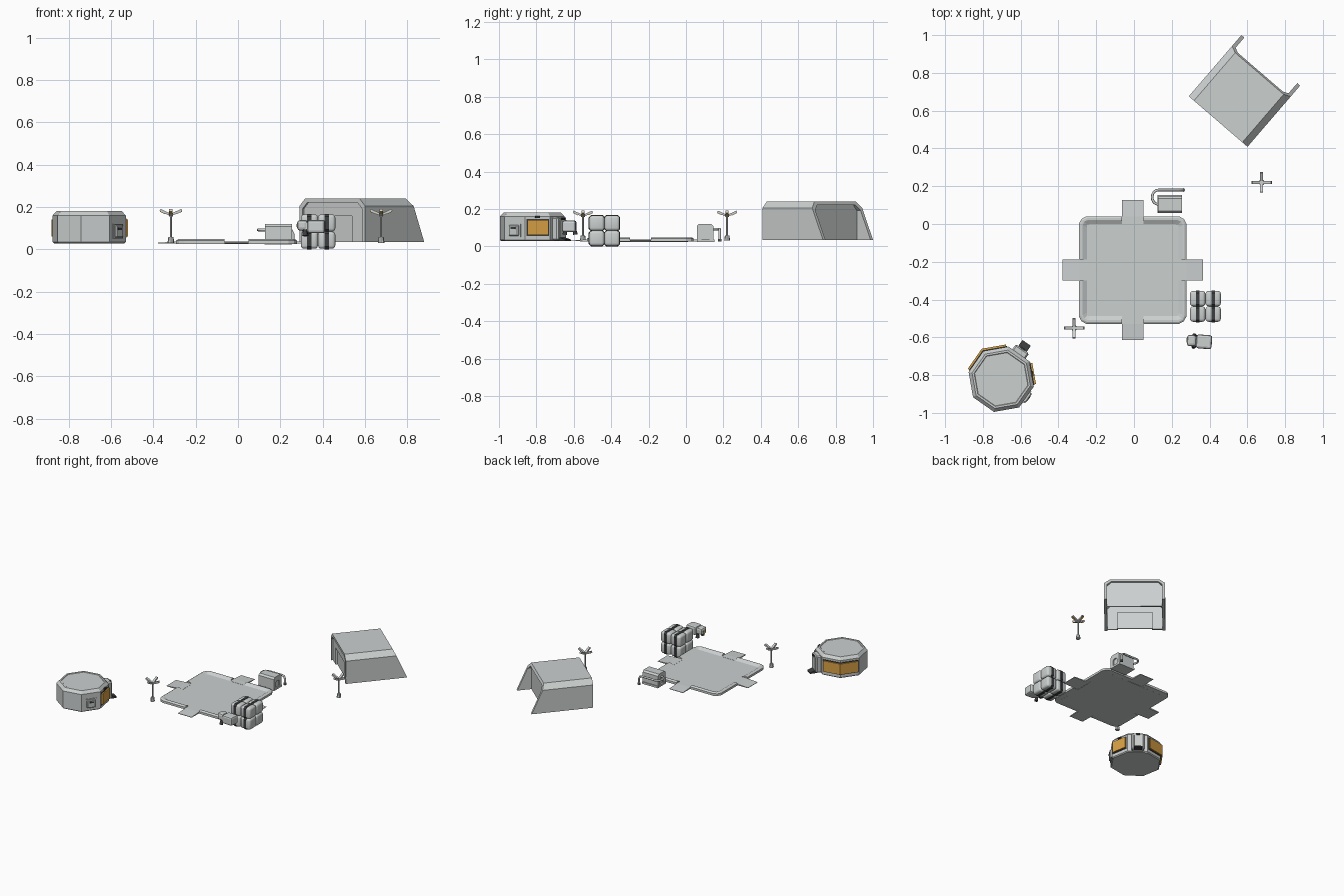
import bpy, bmesh, math
from mathutils import Matrix, Vector

if "Cube" in bpy.data.objects:
    bpy.data.objects.remove(bpy.data.objects["Cube"])


def material(name, rgb):
    m = bpy.data.materials.new(name)
    m.diffuse_color = (*rgb, 1)
    m.use_nodes = True
    m.node_tree.nodes["Principled BSDF"].inputs["Base Color"].default_value = m.diffuse_color
    return m


GREY = material("light_grey", (0.60, 0.63, 0.625))
MID = material("mid_grey", (0.22, 0.23, 0.23))
DARK = material("dark_grey", (0.045, 0.047, 0.05))
ORANGE = material("amber", (0.70, 0.36, 0.06))
T = Matrix.Translation


def RZ(deg):
    return Matrix.Rotation(math.radians(deg), 4, 'Z')


def finish(name, bm, mat, mx=Matrix(), bevel=0, seg=1, smooth=False):
    bmesh.ops.recalc_face_normals(bm, faces=bm.faces)
    if bevel:
        bmesh.ops.bevel(bm, geom=list(bm.edges), offset=bevel, segments=seg,
                        affect='EDGES', profile=0.5)
    bm.transform(mx)
    if smooth:
        for f in bm.faces:
            f.smooth = True
    me = bpy.data.meshes.new(name)
    bm.to_mesh(me)
    bm.free()
    ob = bpy.data.objects.new(name, me)
    me.materials.append(mat)
    bpy.context.collection.objects.link(ob)
    return ob


def box(name, c, size, mat, mx=Matrix(), bevel=0, seg=1, smooth=False):
    bm = bmesh.new()
    bmesh.ops.create_cube(bm, size=1)
    bm.transform(T(c) @ Matrix.Diagonal((*size, 1)))
    return finish(name, bm, mat, mx, bevel, seg, smooth)


def cyl(name, a, b, r1, mat, mx=Matrix(), r2=None, n=12):
    a, b = Vector(a), Vector(b)
    bm = bmesh.new()
    bmesh.ops.create_cone(bm, cap_ends=True, segments=n, radius1=r1,
                          radius2=r1 if r2 is None else r2, depth=(b - a).length)
    q = (b - a).to_track_quat('Z', 'Y').to_matrix().to_4x4()
    bm.transform(T((a + b) / 2) @ q)
    return finish(name, bm, mat, mx)


def loft(name, rings, mat, mx=Matrix(), closed=False):
    """Skin a list of closed rings; capped ends unless the rings form a loop."""
    bm = bmesh.new()
    vs = [[bm.verts.new(p) for p in r] for r in rings]
    n = len(rings[0])
    for i in range(len(vs) if closed else len(vs) - 1):
        a, b = vs[i], vs[(i + 1) % len(vs)]
        for j in range(n):
            bm.faces.new((a[j], a[(j + 1) % n], b[(j + 1) % n], b[j]))
    if not closed:
        bm.faces.new(vs[0])
        bm.faces.new(vs[-1])
    return finish(name, bm, mat, mx)


def tube(name, pts, r, mat):
    cu = bpy.data.curves.new(name, 'CURVE')
    cu.dimensions = '3D'
    cu.bevel_depth, cu.bevel_resolution, cu.use_fill_caps = r, 2, True
    sp = cu.splines.new('POLY')
    sp.points.add(len(pts) - 1)
    for p, co in zip(sp.points, pts):
        p.co = (*co, 1)
    ob = bpy.data.objects.new(name, cu)
    cu.materials.append(mat)
    bpy.context.collection.objects.link(ob)


# Landing pad: floor, four raised corner rims, four ramps
PAD = T((-0.007, -0.244, 0))
H, S, W = 0.285, 0.530, 0.056


def corner(d, z):
    k = S - d * math.sqrt(2) - (H - d)
    m = (H - d + k) / 2 + 0.006
    return [(H - d, W, z), (H - d, k, z), (m, m, z), (k, H - d, z), (W, H - d, z)]


section = [(0, .026), (0, .042), (.010, .048), (.020, .048), (.042, .036), (.042, .024)]
outline = [(x, y) for q in range(4) for x, y in
           [(RZ(90 * q) @ Vector(p)).xy for p in corner(0.035, 0)]]
loft("pad_floor", [[(x, y, z) for x, y in outline] for z in (.024, .036)], GREY, PAD)
prof = [(.24, .026), (.24, .037), (.285, .037), (.371, .031), (.371, .028)]
for q in range(4):
    cols = [corner(d, z) for d, z in section]
    loft("pad_rim", [[c[i] for c in cols] for i in range(5)], GREY, PAD @ RZ(90 * q))
    loft("pad_ramp", [[(r, s * W, z) for r, z in prof] for s in (-1, 1)], GREY, PAD @ RZ(90 * q))

# Hangar: shell with side walls running on past a recessed rear wall
HG = T((0.290, 0.676, 0)) @ RZ(-40.7)


def arch(t, z0=.035):
    c = .036 - t * .41
    return [(t, z0), (t, .24 - t - c), (t + c, .24 - t), (.41 - t - c, .24 - t),
            (.41 - t, .24 - t - c), (.41 - t, z0)]


def rear(z):
    return .335 + (.24 - z) * .45


out, inn = arch(0), arch(.02)
shell = loft("hangar_shell", [[(u, 0, z) for u, z in out], [(u, rear(z), z) for u, z in out],
                              [(u, rear(z), z) for u, z in inn], [(u, 0, z) for u, z in inn]],
             GREY, HG, closed=True)
# drop the floor strip joining the two feet of the shell
bm = bmesh.new()
bm.from_mesh(shell.data)
floor = [f for f in bm.faces if all(v.co.z < .036 for v in f.verts)]
bmesh.ops.delete(bm, geom=floor, context='FACES')
bmesh.ops.holes_fill(bm, edges=[e for e in bm.edges if e.is_boundary and
                     all(v.co.z < .036 for v in e.verts)], sides=4)
bm.to_mesh(shell.data)
bm.free()
front = arch(.018)
gate = [(.32, .035), (.32, .158), (.09, .158), (.09, .035)]
loft("hangar_front_wall", [[(u, s, z) for u, z in front + gate] for s in (.010, .022)], GREY, HG)
box("hangar_door", (.205, .027, .097), (.24, .01, .124), GREY, HG)
loft("hangar_rear_wall", [[(u, s, z) for u, z in front] for s in (.320, .330)], GREY, HG)

# Octagonal hut: bevelled body, roof rim and panel
HC = T((-0.703, -0.822, 0)) @ RZ(10)


def octo(r, z):
    return [(r * math.cos(math.radians(22.5 + 45 * k)), r * math.sin(math.radians(22.5 + 45 * k)), z)
            for k in range(8)]


loft("hut_body", [octo(r, z) for r, z in
     ((.170, .028), (.177, .034), (.177, .160), (.158, .180), (.147, .180), (.144, .177))], GREY, HC)


def window(F, lo, hi):
    """Amber glass in a slim dark frame, spanning local y lo..hi (mitred at +-.07)."""
    def slab(name, x0, x1, z0, z1, e, mat):
        y = [[v * x / .1635 if abs(v) > .06 else v + (e if v > 0 else -e) for v in (lo, hi)]
             for x in (x0, x1)]
        loft(name, [[(x0, y[0][0], z), (x1, y[1][0], z), (x1, y[1][1], z), (x0, y[0][1], z)]
                    for z in (z0, z1)], mat, F)
    slab("window_frame", .160, .168, .056, .146, .004, DARK)
    slab("window_glass", .162, .177, .061, .141, 0, ORANGE)


for k in range(8):
    F = HC @ RZ(45 * k)      # local +x is the outward direction of this face
    if k in (0, 2, 3):       # single window, and one wrapping round a corner
        window(F, -.0677 if k == 3 else -.056, .0677 if k == 2 else .056)
        if k == 0:
            box("window_lamp", (.166, 0, .157), (.012, .026, .010), DARK, F)
    elif k == 1:             # entrance porch with steps
        box("porch", (.172, 0, .095), (.05, .086, .125), GREY, F, .008)
        box("porch_door", (.197, 0, .092), (.006, .052, .09), GREY, F)
        box("porch_lamp", (.198, 0, .147), (.010, .026, .010), DARK, F)
        loft("entry_ramp", [[(.19, y, .05), (.235, y, .036), (.235, y, .028), (.19, y, .028)]
                            for y in (-.027, .027)], DARK, F)
    elif k == 7:             # wall unit with vents
        box("wall_unit_plate", (.163, 0, .085), (.01, .08, .07), GREY, F)
        box("wall_unit", (.169, 0, .085), (.018, .062, .058), GREY, F, .005)
        box("wall_unit_vent", (.178, 0, .098), (.004, .030, .012), DARK, F)

# Strapped crates, 2 x 2 x 2
a, b = .0432, .031
ring = [(a, b), (b, a), (-b, a), (-a, b), (-a, -b), (-b, -a), (b, -a), (a, -b)]
for i in (0, 1):
    for j in (0, 1):
        for k in (0, 1):
            c = (.337 + .082 * i, -.477 + .082 * j, .0432 + .081 * k)
            box("crate", c, (.081,) * 3, GREY, bevel=.015, seg=3, smooth=True)
            loft("crate_strap", [[(x, y, z) for y, z in ring] for x in (-.010, .010)], DARK, T(c))

# Hovering drone beside the crates
DR = T((.363, -.623, .105)) @ RZ(-4)
box("drone_body", (.008, 0, .002), (.083, .074, .062), GREY, DR, .012, 2)
box("drone_head", (-.058, .002, .008), (.05, .06, .05), GREY, DR, .014, 2)
box("drone_neck", (-.033, 0, 0), (.03, .05, .044), GREY, DR)
box("drone_eye", (-.082, .002, .008), (.006, .024, .014), ORANGE, DR)
for s in (-1, 1):
    cyl("drone_thruster", (-.045, s * .024, -.012), (-.045, s * .028, -.042), .009, DARK, DR, .013)

# Generator: base, arched housing, core and hose
box("generator_base", (.19, .105, .030), (.13, .095, .014), GREY)
p = [(.058, .037), (.058, .108), (.070, .120), (.134, .120), (.146, .108), (.146, .037),
     (.125, .037), (.125, .075), (.116, .084), (.092, .084), (.083, .075), (.083, .037)]
loft("generator_housing", [[(x, y, z) for y, z in p] for x in (.128, .254)], GREY)
box("generator_core", (.191, .104, .060), (.11, .05, .05), GREY)
arc = [(.128 - .032 * math.sin(math.pi * t / 8), .142 - .038 * math.cos(math.pi * t / 8), .092)
       for t in range(9)]
tube("generator_hose", arc + [(.235, .180, .092), (.252, .180, .087), (.260, .180, .072),
                              (.260, .180, .034)], .007, GREY)
cyl("hose_nozzle", (.260, .180, .026), (.260, .180, .040), .010, MID, n=8)

# Four-armed lamp posts
for x, y in ((.676, .220), (-.317, -.551)):
    L = T((x, y, -.004))
    cyl("lamp_base", (0, 0, .034), (0, 0, .062), .016, GREY, L, .012, 8)
    cyl("lamp_pole", (0, 0, .055), (0, 0, .172), .005, GREY, L, n=8)
    cyl("lamp_hub", (0, 0, .160), (0, 0, .176), .010, GREY, L, n=8)
    for q in range(4):
        A = L @ RZ(90 * q) @ T((0, 0, .166)) @ Matrix.Rotation(math.radians(-25), 4, 'Y')
        box("lamp_arm", (.030, 0, 0), (.054, .016, .011), GREY, A)
        box("lamp_light", (.040, 0, -.006), (.028, .013, .004), ORANGE, A)
